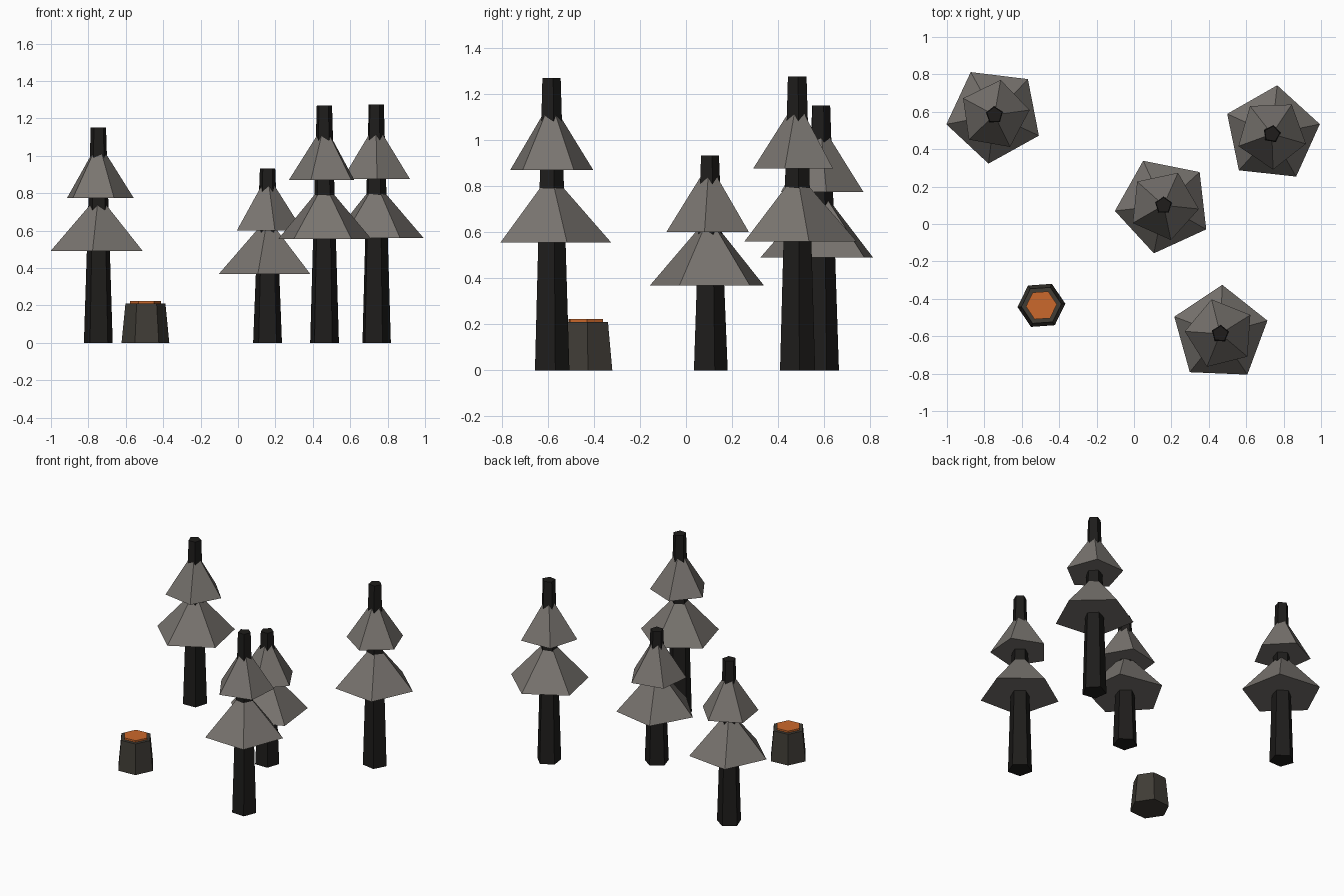
import bpy
from math import radians

if "Cube" in bpy.data.objects:
    bpy.data.objects.remove(bpy.data.objects["Cube"])


def material(name, r, g, b):
    m = bpy.data.materials.new(name)
    m.diffuse_color = (r, g, b, 1)
    m.use_nodes = True
    m.node_tree.nodes["Principled BSDF"].inputs["Base Color"].default_value = m.diffuse_color
    return m


BARK = material("bark", 0.013, 0.012, 0.011)
NEEDLES = material("needles", 0.19, 0.175, 0.16)
STUMP = material("stump_bark", 0.05, 0.045, 0.036)
WOOD = material("cut_wood", 0.6, 0.14, 0.025)


def taper(name, sides, x, y, z0, z1, r0, r1, angle, mat):
    # Flat-sided cone or frustum; angle is the direction of one corner.
    # Blender puts the first corner of a cone on +y.
    bpy.ops.mesh.primitive_cone_add(
        vertices=sides, radius1=r0, radius2=r1, depth=z1 - z0,
        location=(x, y, (z0 + z1) / 2), rotation=(0, 0, radians(angle - 90)))
    ob = bpy.context.object
    ob.name = name
    ob.data.materials.append(mat)
    return ob


# Trees: x, y, height, trunk angle, lower tier angle, upper tier angle
trees = [
    (-0.746, 0.583, 1.150, 20, 47, 8),
    (0.737, 0.481, 1.275, 8, 11.7, 56),
    (0.158, 0.100, 0.932, 18, 42.6, 66),
    (0.461, -0.587, 1.268, 14, 15.6, 32),
]
for i, (x, y, h, a_trunk, a_low, a_up) in enumerate(trees, 1):
    taper(f"tree_{i}_trunk", 5, x, y, 0, h, 0.081, 0.043, a_trunk, BARK)
    for tier, frac, r, a in (("lower", 0.556, 0.262, a_low),
                             ("upper", 0.804, 0.19, a_up)):
        z = frac * h
        taper(f"tree_{i}_{tier}_branches", 5, x, y, z - 0.15, z + 0.15, r, 0, a, NEEDLES)

# Tree stump with a bright cut face
taper("stump", 6, -0.495, -0.435, 0, 0.21, 0.128, 0.107, 4, STUMP)
taper("stump_cut_face", 6, -0.495, -0.435, 0.2, 0.222, 0.083, 0.083, 4, WOOD)
